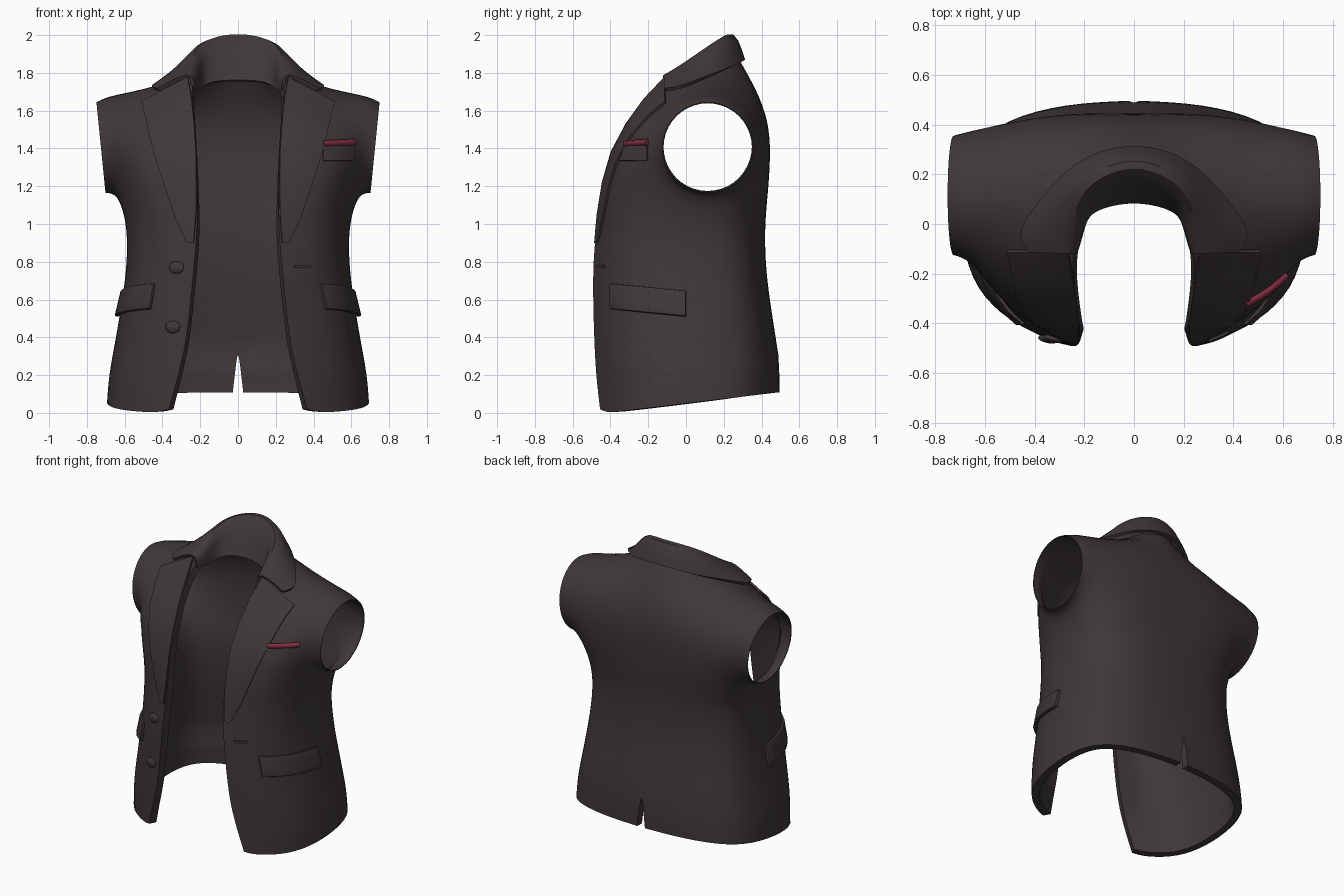
import bpy, bmesh, math
from mathutils import Vector
from mathutils.bvhtree import BVHTree

if "Cube" in bpy.data.objects:
    bpy.data.objects.remove(bpy.data.objects["Cube"])


def material(name, rgb):
    m = bpy.data.materials.new(name)
    m.diffuse_color = (*rgb, 1)
    m.use_nodes = True
    m.node_tree.nodes["Principled BSDF"].inputs["Base Color"].default_value = m.diffuse_color
    return m


CLOTH = material("charcoal cloth", (0.050, 0.039, 0.039))
RED = material("dark red silk", (0.21, 0.026, 0.055))


def finish(ob, mat, angle=40):
    """Apply modifiers, colour and shade."""
    bpy.ops.object.select_all(action='DESELECT')
    ob.select_set(True)
    bpy.context.view_layer.objects.active = ob
    bpy.ops.object.convert(target='MESH')
    ob.data.materials.clear()
    ob.data.materials.append(mat)
    bpy.ops.object.shade_smooth_by_angle(angle=math.radians(angle))
    return ob


def mesh_object(name, bm):
    me = bpy.data.meshes.new(name)
    bm.to_mesh(me)
    bm.free()
    ob = bpy.data.objects.new(name, me)
    bpy.context.collection.objects.link(ob)
    return ob


def add_mods(ob, mirror, levels, thick, offset, group=""):
    if mirror:
        m = ob.modifiers.new("mirror", 'MIRROR')
        m.merge_threshold = 0.002
    if levels:
        s = ob.modifiers.new("smooth", 'SUBSURF')
        s.levels = s.render_levels = levels
        s.boundary_smooth = 'PRESERVE_CORNERS'
    t = ob.modifiers.new("thickness", 'SOLIDIFY')
    t.thickness, t.offset, t.vertex_group = thick, offset, group


def patch(name, rows, toward, thick, mirror=True, levels=0, mat=CLOTH, bevel=0):
    """Cloth sheet through a grid of points, facing roughly 'toward'."""
    bm = bmesh.new()
    vs = [[bm.verts.new(p) for p in r] for r in rows]
    for a, b in zip(vs, vs[1:]):
        for j in range(len(a) - 1):
            bm.faces.new((a[j], a[j + 1], b[j + 1], b[j]))
    bm.normal_update()
    if sum(f.normal.dot(Vector(toward)) for f in bm.faces) < 0:
        bmesh.ops.reverse_faces(bm, faces=bm.faces[:])
    ob = mesh_object(name, bm)
    add_mods(ob, mirror, levels, thick, 0)
    if bevel:
        b = ob.modifiers.new("soft edge", 'BEVEL')
        b.width, b.segments = bevel, 2
    return finish(ob, mat)


# ---- body: half control net, columns run from centre back round to the front edge
def body_row(z, tilt, w, yb, yf, xf, vent):
    w, yc, pts = w * 1.02, 0.08, []
    for deg in (0, 15, 40, 65, 90, 110, 132, 150):
        t = math.radians(deg)
        back = deg <= 90
        e = 0.71 if back else 0.67
        b = yb - yc if back else yf - yc
        pts.append((w * math.sin(t) ** e, yc + b * abs(math.cos(t)) ** e))
    pts[0] = (vent, yb)
    pts.append((xf, yf))
    return [(x, y, z + tilt * y) for x, y in pts]


def ring(k, radius, x0, zc):
    """Armhole point k of ten; 0 is the bottom, positive k goes forward."""
    a = math.radians(36 * k)
    z = zc - radius * math.cos(a)
    return (x0 + 0.1 * (z - 1.4), 0.115 - radius * math.sin(a), z)


def arm(k):
    return ring(k, 0.275, 0.66, 1.42)


net = [body_row(*r) for r in (
    (0.050, 0.12, 0.692, 0.495, -0.46, 0.345, 0.03),
    (0.200, 0.03, 0.682, 0.495, -0.475, 0.32, 0.018),
    (0.360, 0, 0.652, 0.485, -0.485, 0.275, 0),
    (0.600, 0, 0.610, 0.445, -0.492, 0.25, 0),
    (0.800, 0, 0.585, 0.422, -0.492, 0.23, 0),
    (1.000, 0, 0.585, 0.420, -0.472, 0.215, 0))]
net[0][7] = (0.43, -0.42, 0.0)
net[0][8] = (0.365, -0.455, 0.02)

# chest rows: back three points, then front three points, armhole between
chest = [
    [(0, .43, 1.15), (.24, .437, 1.15), (.47, .395, 1.14),
     (.53, -.335, 1.14), (.38, -.425, 1.14), (.215, -.452, 1.14)],
    [(0, .445, 1.38), (.25, .455, 1.38), (.51, .42, 1.36),
     (.57, -.30, 1.36), (.40, -.38, 1.37), (.22, -.40, 1.38)],
    [(0, .435, 1.55), (.25, .437, 1.55), (.51, .395, 1.52),
     (.57, -.215, 1.50), (.40, -.28, 1.54), (.235, -.295, 1.56)],
    [(0, .38, 1.71), (.24, .365, 1.70), (.50, .315, 1.65),
     (.56, -.07, 1.65), (.38, -.11, 1.72), (.25, -.14, 1.75)]]
for i, r in enumerate(chest):
    k = i + 1
    net.append(r[:3] + [arm(-k), arm(0) if i == 0 else None, arm(k)] + r[3:])

bm = bmesh.new()
grid = [[bm.verts.new(p) if p else None for p in r] for r in net]
# shoulder line is shared by back and front
nape, neck, shoulder, tip, throat = [bm.verts.new(p) for p in (
    (0, .345, 1.885), (.24, .165, 1.825), (.48, .14, 1.74), arm(5), (.215, .03, 1.80))]
grid.append([nape, neck, shoulder, tip, None, tip, shoulder, neck, throat])
for i in range(len(grid) - 1):
    for j in range(8):
        if i >= 6 and j in (3, 4):
            continue
        bm.faces.new((grid[i][j], grid[i + 1][j], grid[i + 1][j + 1], grid[i][j + 1]))
# short sleeve stub round the armhole
inner = [grid[6][4]] + [grid[5 + k][5] for k in range(1, 5)] + [tip] \
    + [grid[5 + k][3] for k in range(4, 0, -1)]
rim = [bm.verts.new(ring(k, 0.256, 0.725, 1.405)) for k in range(10)]
for k in range(10):
    n = (k + 1) % 10
    bm.faces.new((inner[k], rim[k], rim[n], inner[n]))
# thicker cloth along the hem and front facings, thin at the armhole rim
bm.verts.index_update()
thick = [v.index for v in grid[0] + grid[1] + [r[8] for r in grid]]
thin = [v.index for v in rim]
total = len(bm.verts)
body = mesh_object("jacket_body", bm)
group = body.vertex_groups.new(name="cloth thickness")
group.add(list(range(total)), 0.5, 'REPLACE')
group.add(thick, 1.0, 'REPLACE')
group.add(thin, 0.12, 'REPLACE')
add_mods(body, True, 2, 0.05, -1, "cloth thickness")
finish(body, CLOTH)

bm = bmesh.new()
bm.from_mesh(body.data)
tree = BVHTree.FromBMesh(bm)
bm.free()


def front_y(x, z):
    hit = tree.ray_cast(Vector((x, -2, z)), Vector((0, 1, 0)))[0]
    if hit is None or hit.y > 0.1:
        hit = tree.find_nearest(Vector((x, -0.5 if z < 1.4 else -0.25, z)))[0]
    return hit.y


def side_x(y, z):
    hit = tree.ray_cast(Vector((2, y, z)), Vector((-1, 0, 0)))[0]
    return hit.x if hit else 0.5


# ---- lapels: inner x, z to outer x, z
rows = []
for n, (xa, za, xb, zb) in enumerate((
        (.265, 1.775, .51, 1.645), (.245, 1.66, .49, 1.57),
        (.232, 1.53, .468, 1.46), (.222, 1.38, .43, 1.33),
        (.220, 1.22, .385, 1.19), (.222, 1.05, .33, 1.03),
        (.234, .90, .27, .90))):
    row = []
    for s in range(6):
        x, z = xa + (xb - xa) * s / 5, za + (zb - za) * s / 5
        row.append((x, min(front_y(x, z) - 0.013 + 0.0018 * n, -0.11), z))
    rows.append(row)
patch("lapels", rows, (0, -1, 0), 0.014)

# ---- collar: inner edge, ridge and outer edge at stations from the nape forward
stations = [((0, .10, 1.76), (0, .235, 2.0), (0, .315, 1.875)),
            ((.13, .075, 1.755), (.12, .20, 1.985), (.17, .28, 1.85)),
            ((.19, .04, 1.73), (.21, .13, 1.94), (.29, .19, 1.81)),
            ((.21, -.02, 1.71), (.24, .03, 1.87), (.38, .085, 1.77)),
            ((.225, -.08, 1.71), (.26, -.06, 1.81), (.475, -.035, 1.718)),
            ((.24, -.12, 1.71), (.27, -.115, 1.78), (.42, -.11, 1.712))]
rows = []
for st in stations:
    a, r, b = map(Vector, st)
    rows.append([a, r + 0.5 * (r - (a + b) / 2), b])
patch("collar", rows, (0, 0, 1), 0.02, levels=2)

# ---- hip pocket flaps
rows = []
for s in range(4):
    row = []
    for c in range(8):
        y = -0.40 + 0.40 * c / 7
        z = 0.685 - 0.04 * c / 7 - 0.135 * s / 3
        row.append((side_x(y, z) + 0.004 + 0.012 * s / 3, y, z))
    rows.append(row)
patch("pocket_flaps", rows, (1, 0, 0), 0.024, bevel=0.006)

# ---- breast pocket welt and folded handkerchief
xs = [0.45 + 0.165 * c / 5 for c in range(6)]
patch("breast_pocket", [[(x, front_y(x, z) - 0.003, z) for x in xs]
                        for z in (1.335, 1.375, 1.415)], (0, -1, 0), 0.012, mirror=False)
cu = bpy.data.curves.new("handkerchief", 'CURVE')
cu.dimensions, cu.bevel_depth, cu.bevel_resolution = '3D', 0.017, 2
cu.use_fill_caps = True
sp = cu.splines.new('POLY')
sp.points.add(5)
for p, x in zip(sp.points, xs):
    z = 1.425 + 0.008 * (x - 0.45) / 0.165
    p.co = (x, front_y(x, z) - 0.006, z, 1)
silk = bpy.data.objects.new("handkerchief", cu)
bpy.context.collection.objects.link(silk)
finish(silk, RED, 60)

# ---- buttons on one side, buttonhole on the other
for n, (x, z) in enumerate(((-0.325, 0.77), (-0.345, 0.455))):
    bpy.ops.mesh.primitive_uv_sphere_add(segments=16, ring_count=8, radius=1,
                                         location=(x, front_y(x, z) - 0.006, z))
    b = bpy.context.object
    b.name = f"button_{n + 1}"
    b.scale = (0.041, 0.016, 0.033)
    b.rotation_euler = (0, 0, -0.2)
    finish(b, CLOTH, 60)
patch("buttonhole", [[(x, front_y(x, z) - 0.004, z) for x in (.30, .34, .38)]
                     for z in (.767, .783)], (0, -1, 0), 0.012, mirror=False)
